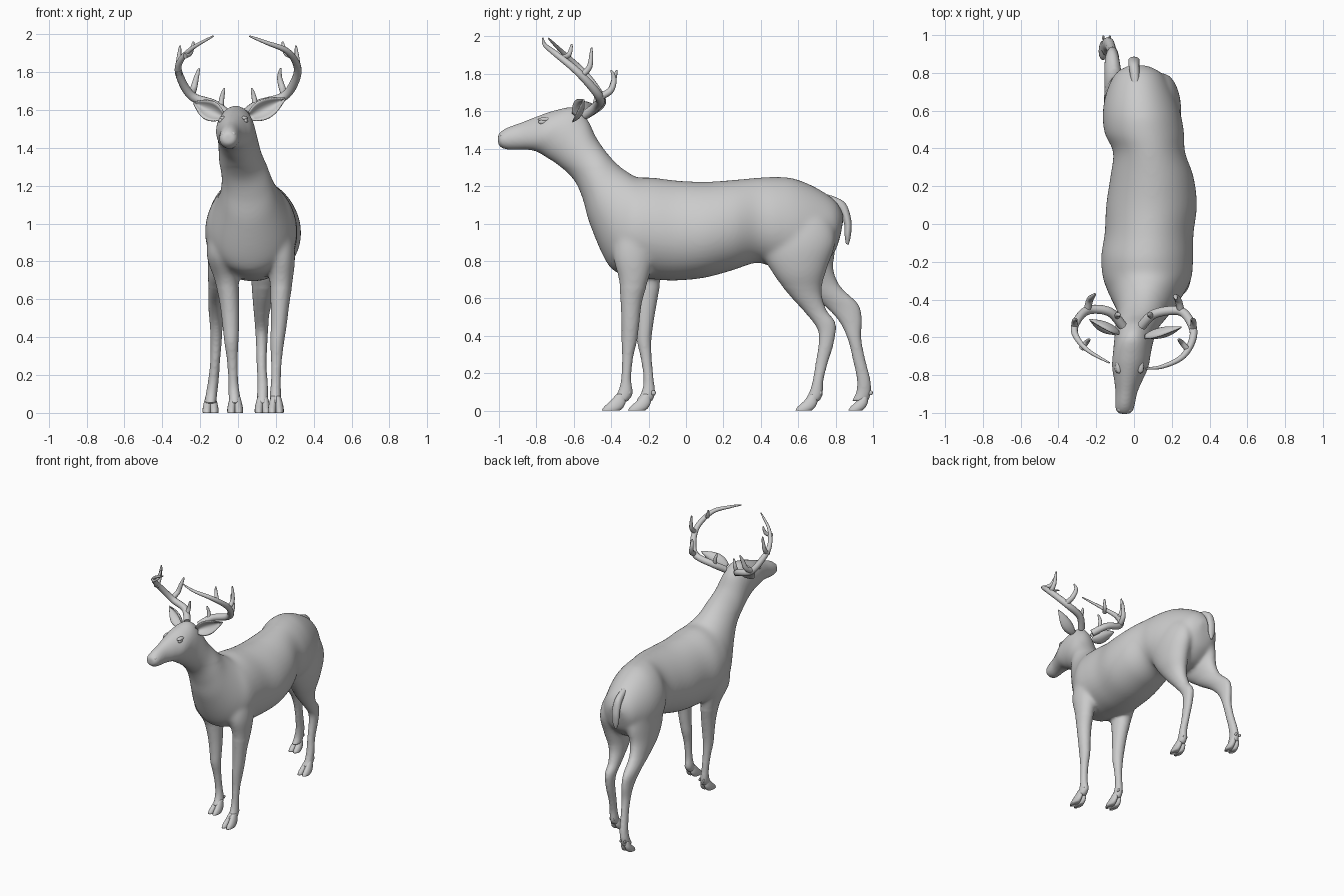
import bpy, bmesh, math
from mathutils import Vector


def spline(pts, steps=6):
    """Catmull-Rom interpolation of tuples of any length."""
    out = []
    for i in range(len(pts) - 1):
        a, b = pts[max(i - 1, 0)], pts[i]
        c, d = pts[i + 1], pts[min(i + 2, len(pts) - 1)]
        for k in range(steps):
            t = k / steps
            out.append([0.5 * (2 * q + (r - p) * t + (2 * p - 5 * q + 4 * r - s) * t * t
                               + (3 * q - p - 3 * r + s) * t ** 3)
                        for p, q, r, s in zip(a, b, c, d)])
    out.append(list(pts[-1]))
    return out


def loft(bm, sections, egg=0.0, n=28, steps=6):
    """Section = (y, z of one profile edge, y, z of the other, centre x, half width)."""
    rings = []
    for ya, za, yb, zb, x, hw in spline(sections, steps):
        ring = []
        for k in range(n):
            a = 2 * math.pi * k / n
            c, s = math.cos(a), math.sin(a)
            ring.append(bm.verts.new((x + hw * s * (1 - egg * c),
                                      (ya + yb) / 2 + c * (ya - yb) / 2,
                                      (za + zb) / 2 + c * (za - zb) / 2)))
        rings.append(ring)
    for r, q in zip(rings, rings[1:]):
        for k in range(n):
            bm.faces.new((r[k], r[(k + 1) % n], q[(k + 1) % n], q[k]))
    bm.faces.new(rings[0][::-1])
    bm.faces.new(rings[-1])


def finish(bm, name):
    bmesh.ops.recalc_face_normals(bm, faces=bm.faces)
    me = bpy.data.meshes.new(name)
    bm.to_mesh(me)
    bm.free()
    me.shade_smooth()
    ob = bpy.data.objects.new(name, me)
    bpy.context.collection.objects.link(ob)
    return ob


def ball(bm, loc, size):
    r = bmesh.ops.create_uvsphere(bm, u_segments=16, v_segments=10, radius=1)
    for v in r["verts"]:
        v.co = Vector(loc) + Vector([a * b for a, b in zip(v.co, size)])


# Body: trunk, neck and head in one loft
bm = bmesh.new()
trunk = [(.845, 1.04, .825, .93, .02, .06), (.80, 1.12, .79, .84, .025, .125),
         (.70, 1.19, .70, .76, .03, .175), (.58, 1.24, .60, .74, .04, .205),
         (.48, 1.25, .48, .76, .055, .21), (.38, 1.245, .38, .79, .08, .19),
         (.25, 1.233, .25, .75, .095, .22), (.10, 1.223, .10, .71, .093, .24),
         (-.05, 1.23, -.05, .695, .08, .235), (-.18, 1.246, -.16, .70, .07, .243),
         (-.26, 1.248, -.30, .72, .07, .235), (-.31, 1.275, -.41, .77, .065, .20)]
neck_head = [(-.365, 1.315, -.512, .99, .055, .15), (-.425, 1.38, -.552, 1.13, .04, .127),
             (-.48, 1.46, -.598, 1.23, .015, .114), (-.53, 1.56, -.68, 1.31, 0, .104),
             (-.60, 1.62, -.74, 1.35, -.01, .10), (-.70, 1.605, -.80, 1.385, -.02, .096),
             (-.79, 1.575, -.855, 1.395, -.03, .075), (-.88, 1.54, -.90, 1.395, -.04, .058),
             (-.95, 1.515, -.95, 1.395, -.047, .052), (-.985, 1.495, -.985, 1.405, -.05, .046),
             (-1.005, 1.475, -1.005, 1.425, -.05, .028)]
loft(bm, trunk + neck_head, egg=.07, n=40)

# Legs, each in its own walking pose
loft(bm, [(-.30, 1.08, -.20, 1.08, .16, .05), (-.37, .96, -.16, .96, .205, .08),
          (-.39, .83, -.17, .83, .222, .08),
          (-.36, .70, -.20, .70, .228, .062), (-.35, .58, -.235, .58, .222, .05),
          (-.345, .46, -.25, .46, .215, .042), (-.345, .38, -.262, .37, .207, .037),
          (-.342, .28, -.283, .28, .203, .029), (-.347, .17, -.293, .17, .20, .026),
          (-.365, .10, -.285, .09, .198, .03), (-.40, .05, -.315, .045, .20, .03)])
loft(bm, [(-.30, 1.08, -.18, 1.08, -.02, .05), (-.37, .96, -.14, .96, -.065, .08),
          (-.37, .83, -.13, .83, -.085, .08),
          (-.30, .70, -.135, .70, -.06, .064), (-.275, .58, -.155, .58, -.045, .052),
          (-.265, .46, -.175, .46, -.038, .044), (-.262, .37, -.185, .37, -.035, .037),
          (-.242, .28, -.183, .28, -.03, .029), (-.227, .17, -.173, .17, -.025, .026),
          (-.238, .10, -.165, .09, -.02, .03), (-.27, .05, -.185, .045, -.015, .03)])
loft(bm, [(.53, 1.12, .68, 1.12, .10, .05), (.45, 1.02, .77, 1.02, .135, .085),
          (.40, .87, .80, .90, .15, .10),
          (.465, .73, .755, .76, .15, .085), (.55, .62, .725, .64, .135, .06),
          (.64, .52, .75, .54, .125, .042), (.70, .44, .80, .465, .125, .035),
          (.71, .37, .79, .36, .125, .03), (.692, .25, .757, .25, .125, .026),
          (.675, .15, .735, .16, .13, .028), (.655, .09, .73, .08, .13, .03),
          (.63, .05, .705, .045, .13, .03)])
loft(bm, [(.53, 1.12, .68, 1.12, -.03, .05), (.45, 1.02, .77, 1.02, -.06, .085),
          (.42, .86, .80, .88, -.07, .088),
          (.50, .73, .79, .76, -.09, .07), (.62, .64, .83, .66, -.105, .052),
          (.74, .56, .92, .57, -.115, .042), (.82, .475, .94, .49, -.115, .035),
          (.865, .38, .937, .39, -.115, .03), (.89, .28, .957, .28, -.12, .026),
          (.913, .17, .985, .17, -.13, .028), (.91, .10, .99, .10, -.14, .03),
          (.885, .05, .975, .05, -.145, .03)])
body = finish(bm, "body")

# Fuse the lofts into one smooth skin, softening the shoulders and thighs most
bpy.context.view_layer.objects.active = body
m = body.modifiers.new("fuse", "REMESH")
m.mode, m.voxel_size, m.use_smooth_shade = "VOXEL", .009, True
bpy.ops.object.modifier_apply(modifier="fuse")
upper = body.vertex_groups.new(name="upper")
upper.add([v.index for v in body.data.vertices if .66 < v.co.z < 1.3], 1, "REPLACE")
for group, count in (("upper", 30), ("", 5)):
    m = body.modifiers.new("soften", "SMOOTH")
    m.factor, m.iterations, m.vertex_group = .5, count, group
    bpy.ops.object.modifier_apply(modifier=m.name)
body.data.shade_smooth()

# Cloven hooves with dewclaws: centre x, toe y, heel y
bm = bmesh.new()
for x, f, b in ((.20, -.45, -.325), (-.015, -.31, -.19), (.13, .585, .70), (-.145, .868, .97)):
    for s in (-1, 1):
        loft(bm, [(f + .08, .09, b, .085, x + s * .01, .016),
                  (f + .045, .05, b + .002, .045, x + s * .016, .021),
                  (f + .012, .02, b - .012, .015, x + s * .019, .023),
                  (f, 0, b - .03, 0, x + s * .019, .022)], n=16, steps=3)
        ball(bm, (x + s * .017, b + .016, .095), (.007, .013, .013))
finish(bm, "hooves")

# Tail
bm = bmesh.new()
loft(bm, [(.70, 1.12, .71, 1.165, .01, .02), (.765, 1.10, .79, 1.145, .005, .024),
          (.82, 1.06, .855, 1.105, 0, .028),
          (.845, 1.0, .884, 1.015, 0, .03), (.848, .94, .882, .94, 0, .026),
          (.855, .89, .87, .888, 0, .008)], n=20)
finish(bm, "tail")

# Eyes, brow ridges and nostrils
bm = bmesh.new()
for s in (-1, 1):
    ball(bm, (-.025 + s * .064, -.765, 1.543), (.014, .024, .015))
    ball(bm, (-.023 + s * .057, -.755, 1.556), (.018, .036, .012))
    ball(bm, (-.05 + s * .024, -.982, 1.472), (.014, .014, .013))
finish(bm, "eyes_and_nostrils")


# Ears: cupped leaf shapes
def ear(name, base, tip, nu=14, nv=8):
    base, tip = Vector(base), Vector(tip)
    axis = tip - base
    side = axis.cross(Vector((0, 1, 0))).normalized()
    back = side.cross(axis).normalized()
    if back.y < 0:
        back = -back
    bm = bmesh.new()
    rows = []
    for i in range(nu + 1):
        t = i / nu
        w = .052 * math.sin(math.pi * (.12 + .86 * t) ** .85) + .002
        rows.append([bm.verts.new(base + axis * t + side * (w * v)
                                  + back * (.9 * w * (1 - v * v) - .4 * w))
                     for v in (2 * j / nv - 1 for j in range(nv + 1))])
    for r, q in zip(rows, rows[1:]):
        for j in range(nv):
            bm.faces.new((r[j], r[j + 1], q[j + 1], q[j]))
    ob = finish(bm, name)
    ob.modifiers.new("thickness", "SOLIDIFY").thickness = .008


ear("ear_right", (.065, -.595, 1.565), (.25, -.545, 1.66))
ear("ear_left", (-.085, -.575, 1.565), (-.235, -.505, 1.64))

# Antlers: tapered beams and tines
cu = bpy.data.curves.new("antlers", "CURVE")
cu.dimensions, cu.bevel_depth, cu.bevel_resolution, cu.use_fill_caps = "3D", 1, 4, True


def horn(pts, r0, r1=.004):
    path = spline(pts)
    sp = cu.splines.new("POLY")
    sp.points.add(len(path) - 1)
    for i, (p, co) in enumerate(zip(sp.points, path)):
        p.co = (*co, 1)
        p.radius = r1 + (r0 - r1) * (1 - (i / (len(path) - 1)) ** 2.5)


horn([(.04, -.54, 1.58), (.11, -.475, 1.63), (.24, -.46, 1.67), (.30, -.52, 1.75),
      (.313, -.60, 1.83), (.26, -.70, 1.91), (.15, -.755, 1.955), (.06, -.765, 1.99)], .025)
horn([(-.06, -.54, 1.58), (-.13, -.465, 1.63), (-.24, -.455, 1.67), (-.30, -.51, 1.76),
      (-.313, -.58, 1.84), (-.25, -.665, 1.92), (-.13, -.735, 1.99)], .025)
for s in (-1, 1):
    horn([(s * .09, -.49, 1.62), (s * .085, -.48, 1.665), (s * .072, -.485, 1.715)], .015)
    horn([(s * .25, -.465, 1.675), (s * .235, -.405, 1.71), (s * .22, -.385, 1.77),
          (s * .215 + .01, -.385 - .015 * s, 1.82)], .019)
    horn([(s * .312, -.56, 1.79), (s * .315, -.515, 1.84), (s * .305, -.505, 1.94)], .017)
    horn([(s * .28, -.66, 1.885), (s * .25, -.625, 1.905), (s * .235, -.61, 1.96)], .015)
ob = bpy.data.objects.new("antlers", cu)
bpy.context.collection.objects.link(ob)
bpy.ops.object.select_all(action="DESELECT")
ob.select_set(True)
bpy.context.view_layer.objects.active = ob
bpy.ops.object.convert(target="MESH")
bpy.context.object.data.shade_smooth()
